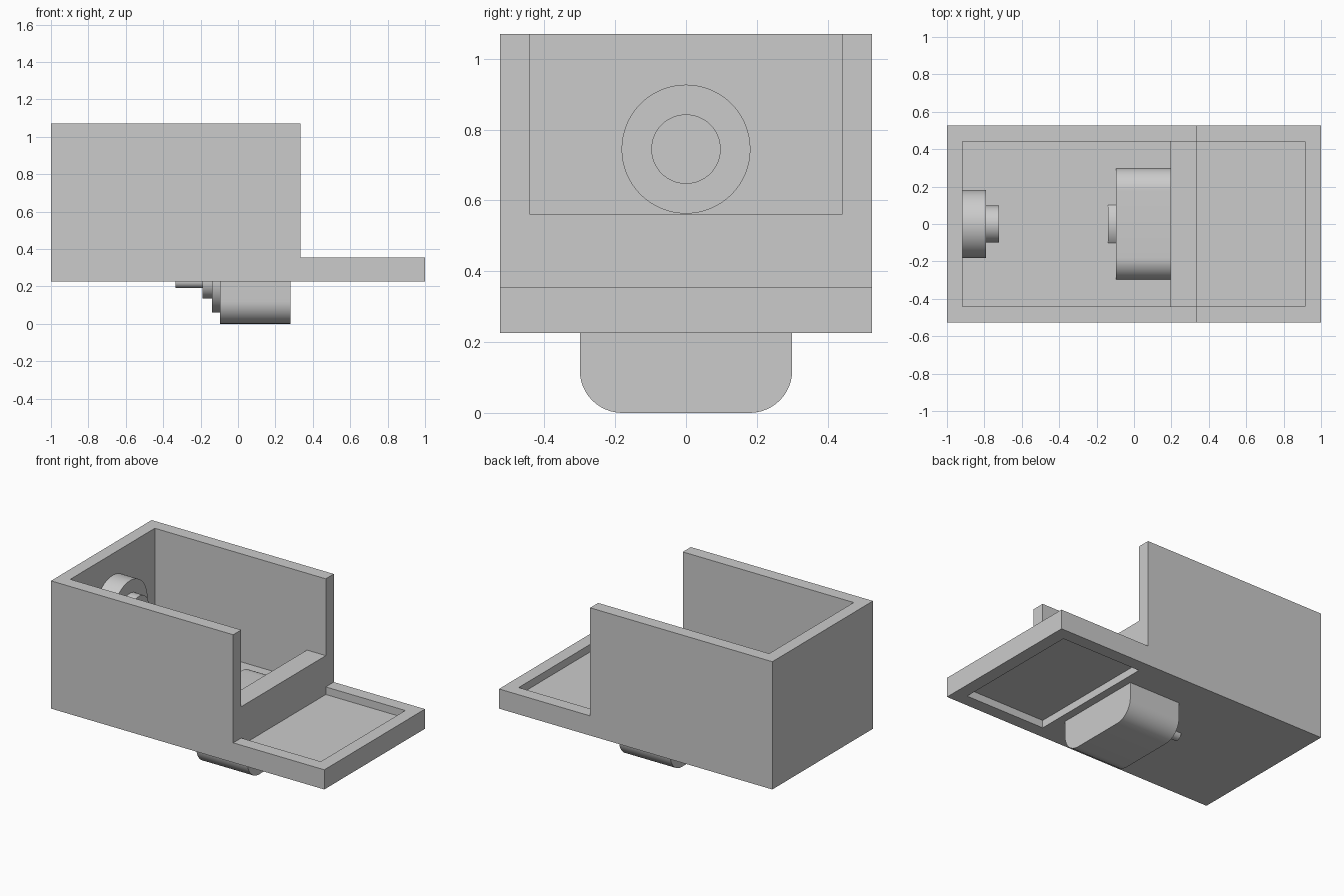
import bpy, bmesh, math

if "Cube" in bpy.data.objects:
    bpy.data.objects.remove(bpy.data.objects["Cube"])

grey = bpy.data.materials.new("plain grey")
grey.diffuse_color = (0.6, 0.6, 0.6, 1)
grey.use_nodes = True
grey.node_tree.nodes["Principled BSDF"].inputs["Base Color"].default_value = grey.diffuse_color


def prism(name, pts, place, direction):
    """Extrude a 2D outline along a direction; place maps (u, v) to 3D."""
    bm = bmesh.new()
    face = bm.faces.new([bm.verts.new(place(u, v)) for u, v in pts])
    ext = bmesh.ops.extrude_face_region(bm, geom=[face])
    verts = [g for g in ext["geom"] if isinstance(g, bmesh.types.BMVert)]
    bmesh.ops.translate(bm, verts=verts, vec=direction)
    bmesh.ops.recalc_face_normals(bm, faces=bm.faces)
    mesh = bpy.data.meshes.new(name)
    bm.to_mesh(mesh)
    bm.free()
    obj = bpy.data.objects.new(name, mesh)
    bpy.context.collection.objects.link(obj)
    mesh.materials.append(grey)
    return obj


def side_prism(name, pts, half_width):
    """Outline in x and z, extruded across the width."""
    return prism(name, pts, lambda x, z: (x, -half_width, z), (0, 2 * half_width, 0))


def end_prism(name, pts, x0, x1):
    """Outline in y and z, extruded along the length."""
    return prism(name, pts, lambda y, z: (x0, y, z), (x1 - x0, 0, 0))


def select(obj):
    bpy.ops.object.select_all(action="DESELECT")
    obj.select_set(True)
    bpy.context.view_layer.objects.active = obj


def smooth(obj):
    select(obj)
    bpy.ops.object.shade_smooth_by_angle(angle=math.radians(35))


def disc(name, z, r, x0, x1, n=64):
    pts = [(r * math.cos(2 * math.pi * i / n), z + r * math.sin(2 * math.pi * i / n))
           for i in range(n)]
    smooth(end_prism(name, pts, x0, x1))


def cut(obj, cutter):
    mod = obj.modifiers.new("cut", "BOOLEAN")
    mod.operation = "DIFFERENCE"
    mod.solver = "EXACT"
    mod.object = cutter
    select(obj)
    bpy.ops.object.modifier_apply(modifier=mod.name)
    bpy.data.objects.remove(cutter)


# Main housing: tall box with a low tray at the right end
BOTTOM, RIM, TOP, WALL_END, INNER = 0.225, 0.355, 1.07, 0.333, 0.442
housing = side_prism("housing", [(-1, BOTTOM), (1, BOTTOM), (1, RIM),
                                 (WALL_END, RIM), (WALL_END, TOP), (-1, TOP)], 0.526)

# Box cavity, leaving a low cross wall between the side walls
cut(housing, side_prism("cavity", [(-0.918, RIM), (0.195, RIM), (0.195, 0.562),
                                   (0.45, 0.562), (0.45, 1.2), (-0.918, 1.2)], INNER))

# Shallow recesses above and below the thin tray floor
for name, z0, z1 in (("tray_recess", 0.305, 0.45), ("under_recess", 0.1, 0.275)):
    cut(housing, side_prism(name, [(WALL_END, z0), (0.915, z0),
                                   (0.915, z1), (WALL_END, z1)], INNER))

# Motor case: rounded block set through the floor
half_w, half_h, r, mid = 0.3, 0.225, 0.12, 0.225
outline = []
for k, (sy, sz) in enumerate(((1, 1), (-1, 1), (-1, -1), (1, -1))):
    for i in range(13):
        a = math.pi / 2 * (k + i / 12)
        outline.append((sy * (half_w - r) + r * math.cos(a),
                        mid + sz * (half_h - r) + r * math.sin(a)))
smooth(end_prism("motor_case", outline, -0.095, 0.28))

# Motor nose, collar and shaft
disc("motor_nose", mid, 0.165, -0.14, -0.095)
disc("motor_collar", mid, 0.09, -0.19, -0.14)
disc("motor_shaft", mid, 0.034, -0.335, -0.19, 32)

# Round boss on the inner end wall
disc("wall_boss", 0.745, 0.182, -0.918, -0.79)
disc("wall_boss_tip", 0.745, 0.098, -0.79, -0.722)
